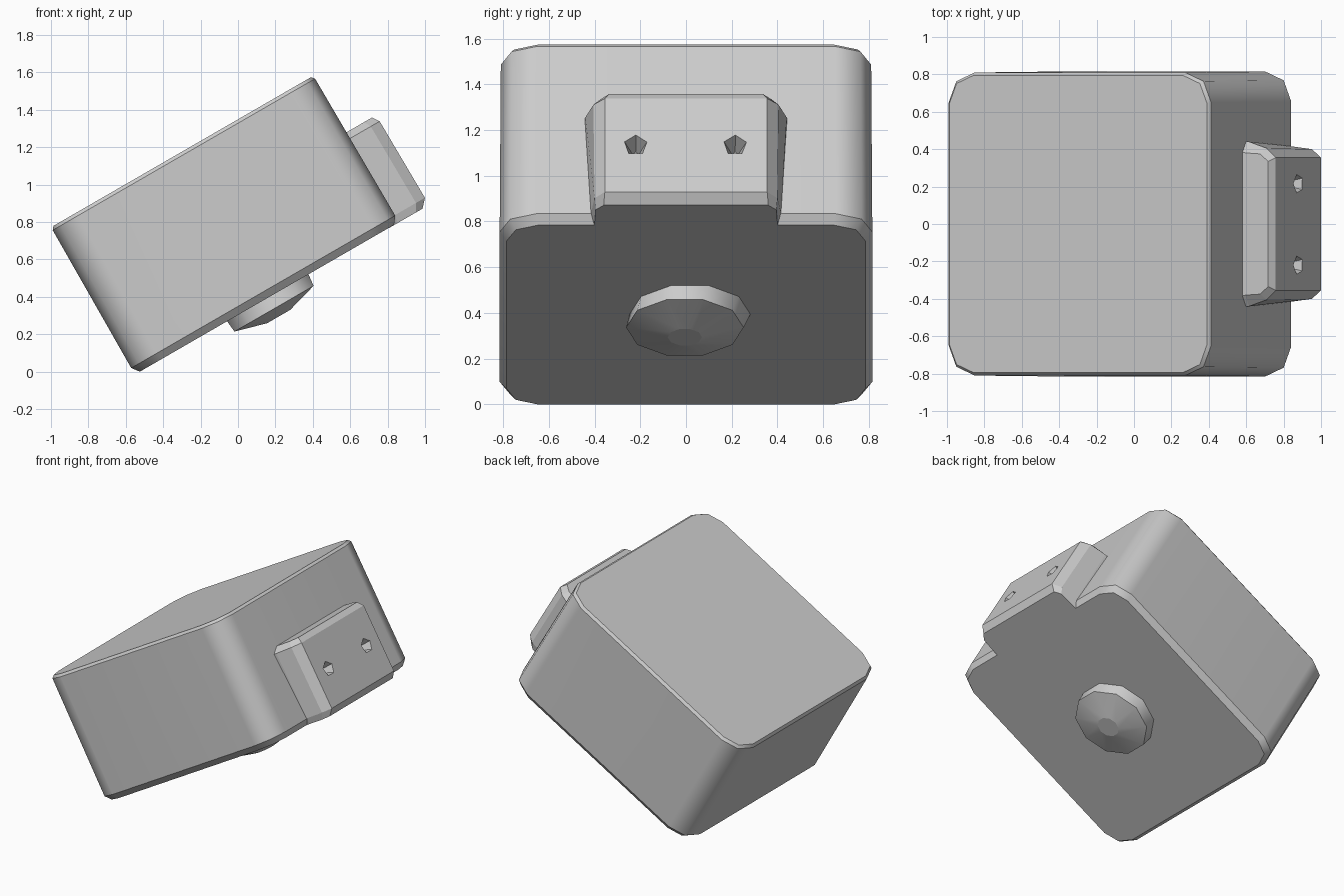
import bpy, bmesh
from math import radians, sin, cos, pi

if "Cube" in bpy.data.objects:
    bpy.data.objects.remove(bpy.data.objects["Cube"])

TILT = radians(-30)

grey = bpy.data.materials.new("plain_grey")
grey.use_nodes = True
COLOUR = (0.6, 0.6, 0.6, 1)
grey.diffuse_color = COLOUR
grey.node_tree.nodes["Principled BSDF"].inputs["Base Color"].default_value = COLOUR


def loft(name, rings, smooth=False):
    """Skin equal-length rings of points, cap both ends, keep ring edges sharp."""
    bm = bmesh.new()
    loops = [[bm.verts.new(p) for p in ring] for ring in rings]
    n = len(loops[0])
    for low, high in zip(loops, loops[1:]):
        for i in range(n):
            j = (i + 1) % n
            bm.faces.new((low[i], low[j], high[j], high[i]))
    bm.faces.new(loops[0])
    bm.faces.new(loops[-1])
    bmesh.ops.recalc_face_normals(bm, faces=bm.faces[:])
    for f in bm.faces:
        f.smooth = smooth
    for loop in loops:
        for i in range(n):
            bm.edges.get((loop[i], loop[(i + 1) % n])).smooth = False
    mesh = bpy.data.meshes.new(name)
    bm.to_mesh(mesh)
    bm.free()
    mesh.materials.append(grey)
    obj = bpy.data.objects.new(name, mesh)
    obj.rotation_euler.y = TILT
    bpy.context.collection.objects.link(obj)
    return obj


def rounded_square(cx, half, radius, z, steps=2):
    pts = []
    for q in range(4):
        sx, sy = ((1, 1), (-1, 1), (-1, -1), (1, -1))[q]
        for s in range(steps + 1):
            a = (q + s / steps) * pi / 2
            pts.append((cx + sx * (half - radius) + radius * cos(a),
                        sy * (half - radius) + radius * sin(a), z))
    return pts


def circle(cx, cy, r, z, sides=10):
    return [(cx + r * cos((i + .5) * 2 * pi / sides),
             cy + r * sin((i + .5) * 2 * pi / sides), z) for i in range(sides)]


# Housing: rounded block with a chamfered lower rim
CX = 0.33
housing = loft("housing", [
    rounded_square(CX, 0.785, 0.14, 0.262),
    rounded_square(CX, 0.815, 0.16, 0.302),
    rounded_square(CX, 0.81, 0.16, 1.15),
    rounded_square(CX, 0.795, 0.15, 1.168)], smooth=True)
housing.modifiers.new("even_shading", "WEIGHTED_NORMAL").keep_sharp = True


# Socket block on the high end, mirrored across y
def socket_ring(z, half):
    pts = [(x, y, z) for x, y in half]
    return pts + [(x, -y, z) for x, y, z in reversed(pts)]


socket = loft("socket_block", [
    socket_ring(0.261, [(1.08, .40), (1.13, .40), (1.25, .395), (1.29, .36)]),
    socket_ring(0.305, [(1.08, .42), (1.15, .415), (1.275, .40), (1.33, .355)]),
    socket_ring(0.78, [(1.08, .45), (1.16, .44), (1.27, .405), (1.325, .355)]),
    socket_ring(0.818, [(1.08, .40), (1.16, .38), (1.25, .375), (1.30, .335)])])

# Two small tapered pits in the socket face
for side, y in (("right", -0.22), ("left", 0.215)):
    rings = [[(x, y + r * cos(i * 2 * pi / 5 + .3), 0.543 + r * sin(i * 2 * pi / 5 + .3))
              for i in range(5)] for x, r in ((1.36, .065), (1.24, .015))]
    cutter = loft(side + "_pit_cutter", rings)
    cutter.hide_render = True
    cutter.hide_viewport = True
    cut = socket.modifiers.new(side + "_pit", "BOOLEAN")
    cut.operation = "DIFFERENCE"
    cut.object = cutter

# Faceted dome knob under the housing
loft("underside_knob", [
    circle(0.335, 0.02, 0.265, 0.27),
    circle(0.335, -0.005, 0.257, 0.195),
    circle(0.335, -0.005, 0.075, 0.146)], smooth=True)
